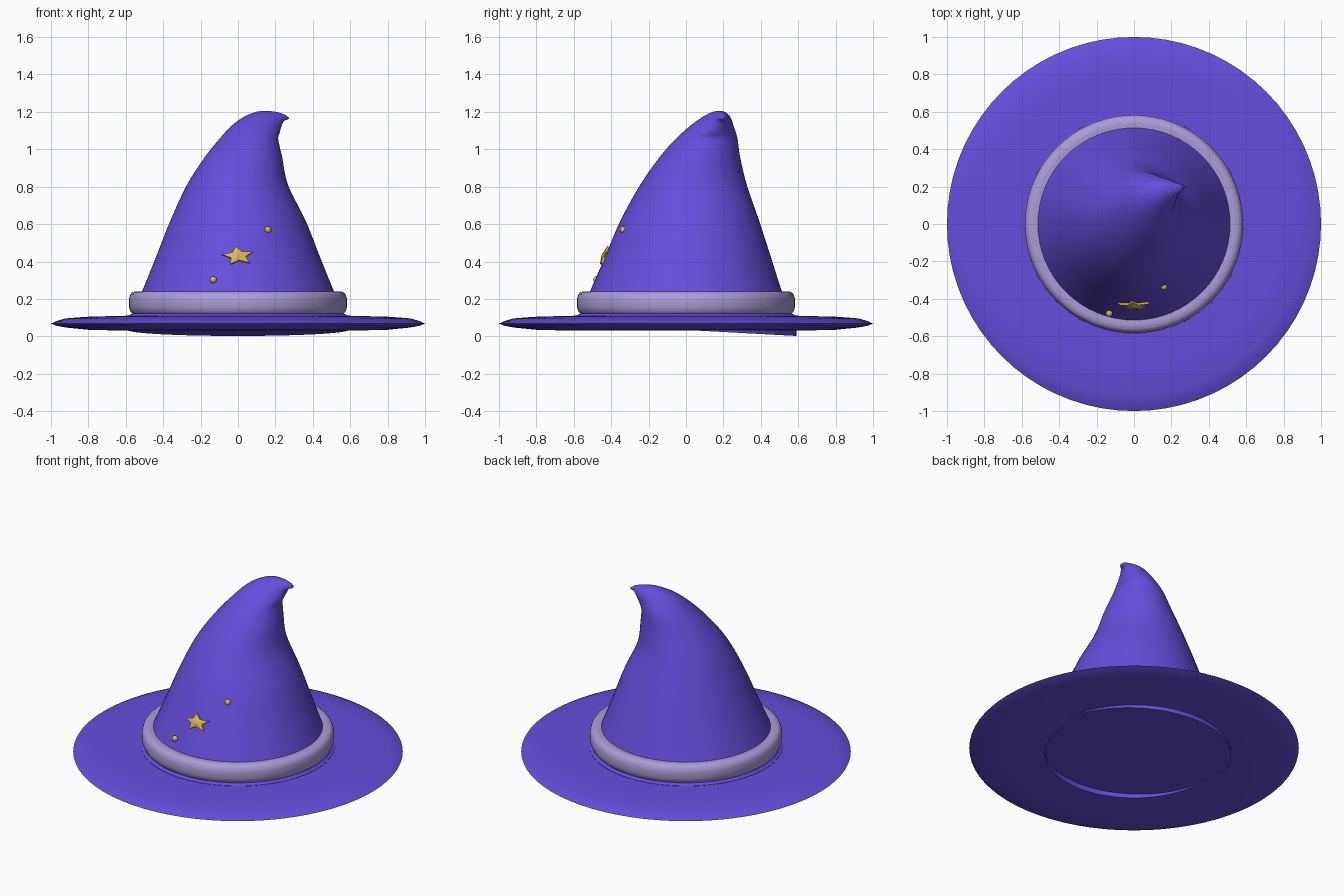
import bpy, bmesh, math
from mathutils import Vector, Matrix

if "Cube" in bpy.data.objects:
    bpy.data.objects.remove(bpy.data.objects["Cube"])


def material(name, rgb):
    m = bpy.data.materials.new(name)
    m.use_nodes = True
    m.diffuse_color = (*rgb, 1)
    m.node_tree.nodes["Principled BSDF"].inputs["Base Color"].default_value = (*rgb, 1)
    return m


purple = material("purple felt", (0.13, 0.075, 0.72))
lilac = material("lilac band", (0.40, 0.34, 0.68))
gold = material("gold", (0.72, 0.50, 0.09))


def finish(name, bm, mat, angle=60):
    bmesh.ops.recalc_face_normals(bm, faces=bm.faces)
    mesh = bpy.data.meshes.new(name)
    bm.to_mesh(mesh)
    bm.free()
    mesh.materials.append(mat)
    obj = bpy.data.objects.new(name, mesh)
    bpy.context.collection.objects.link(obj)
    bpy.ops.object.select_all(action="DESELECT")
    obj.select_set(True)
    bpy.context.view_layer.objects.active = obj
    bpy.ops.object.shade_smooth_by_angle(angle=math.radians(angle))
    return obj


def bridge(bm, a, b):
    n = len(a)
    for i in range(n):
        bm.faces.new((a[i], a[(i + 1) % n], b[(i + 1) % n], b[i]))


def lathe(name, profile, mat, segments=72, angle=60):
    """Spin a closed (radius, z) profile around the z axis."""
    bm = bmesh.new()
    turns = [math.tau * i / segments for i in range(segments)]
    rings = [[bm.verts.new((r * math.cos(t), r * math.sin(t), z)) for t in turns]
             for r, z in profile]
    for a, b in zip(rings, rings[1:] + rings[:1]):
        bridge(bm, a, b)
    return finish(name, bm, mat, angle)


def catmull(p0, p1, p2, p3, t):
    return [0.5 * (2 * b + (c - a) * t + (2 * a - 5 * b + 4 * c - d) * t * t
                   + (3 * b - a - 3 * c + d) * t ** 3)
            for a, b, c, d in zip(p0, p1, p2, p3)]


# Wide flat brim with a thin edge, open in the middle
lathe("brim", [(0.54, 0.11), (0.6, 0.11), (0.8, 0.105), (0.92, 0.096), (0.97, 0.082),
               (1.0, 0.068), (0.97, 0.056), (0.92, 0.047), (0.8, 0.035), (0.6, 0.03),
               (0.54, 0.03)], purple)

# Rounded band around the foot of the crown
lathe("band", [(0.50, 0.115), (0.558, 0.115), (0.574, 0.13), (0.583, 0.155), (0.583, 0.2),
               (0.575, 0.225), (0.56, 0.238), (0.535, 0.24), (0.50, 0.236)], lilac)

# Crown: centre x, y, z, radius along the bend, radius across, tilt in degrees
stations = [
    (0, 0, 0.12, 0.565, 0.565, 0),
    (0, 0, 0.24, 0.513, 0.513, 0),
    (0, 0.01, 0.42, 0.44, 0.445, 0),
    (0, 0.02, 0.615, 0.363, 0.372, 0),
    (-0.003, 0.04, 0.81, 0.27, 0.285, 0),
    (0.03, 0.075, 0.96, 0.206, 0.214, 0),
    (0.062, 0.112, 1.06, 0.153, 0.163, 2),
    (0.112, 0.14, 1.122, 0.116, 0.115, 16),
    (0.166, 0.168, 1.162, 0.077, 0.072, 30),
    (0.22, 0.185, 1.176, 0.036, 0.036, 45),
    (0.258, 0.195, 1.172, 0.015, 0.016, 62),
]
bm = bmesh.new()
segments, steps = 64, 4
turns = [math.tau * i / segments for i in range(segments)]
# Slightly slanted foot that sinks through the brim towards the back
base = [bm.verts.new((0.59 * math.cos(t), 0.59 * math.sin(t), 0.034 - 0.032 * math.sin(t)))
        for t in turns]
lip = [bm.verts.new((0.588 * math.cos(t), 0.588 * math.sin(t), 0.112)) for t in turns]
bm.faces.new(base)
rings = [base, lip]
padded = [stations[0]] + stations + [stations[-1]]
for k in range(len(stations) - 1):
    last = k == len(stations) - 2
    for s in range(steps + last):
        x, y, z, ru, rv, tilt = catmull(*padded[k:k + 4], s / steps)
        u = Vector((math.cos(math.radians(tilt)), 0, -math.sin(math.radians(tilt))))
        v = Vector((0, 1, 0))
        rings.append([bm.verts.new(Vector((x, y, z)) + u * ru * math.cos(t) + v * rv * math.sin(t))
                      for t in turns])
for a, b in zip(rings, rings[1:]):
    bridge(bm, a, b)
tip = bm.verts.new((0.274, 0.2, 1.168))
for i in range(segments):
    bm.faces.new((rings[-1][i], rings[-1][(i + 1) % segments], tip))
finish("crown", bm, purple)

# Five-pointed star lying on the front slope, domed in the middle
bm = bmesh.new()
place = Matrix.Translation((0, -0.437, 0.43)) @ Matrix.Rotation(math.radians(67), 4, "X")
front, back = [], []
for i in range(10):
    a = math.radians(98) + math.tau * i / 10
    r = 1 if i % 2 == 0 else 0.47
    # Outer points curve back with the surface
    x, y = 0.088 * r * math.cos(a), 0.056 * r * math.sin(a)
    sag = x * x / 0.9
    front.append(bm.verts.new(place @ Vector((x, y, 0.006 - sag))))
    back.append(bm.verts.new(place @ Vector((x, y, -0.012 - sag))))
bridge(bm, front, back)
bm.faces.new(back)
peak = bm.verts.new(place @ Vector((0, 0, 0.016)))
for i in range(10):
    bm.faces.new((front[i], front[(i + 1) % 10], peak))
finish("star", bm, gold, 30)

# Small round studs beside the star
for name, pos in (("upper_stud", (0.16, -0.336, 0.57)), ("lower_stud", (-0.132, -0.478, 0.303))):
    bm = bmesh.new()
    bmesh.ops.create_uvsphere(bm, u_segments=16, v_segments=10, radius=0.018,
                              matrix=Matrix.Translation(pos))
    finish(name, bm, gold)
